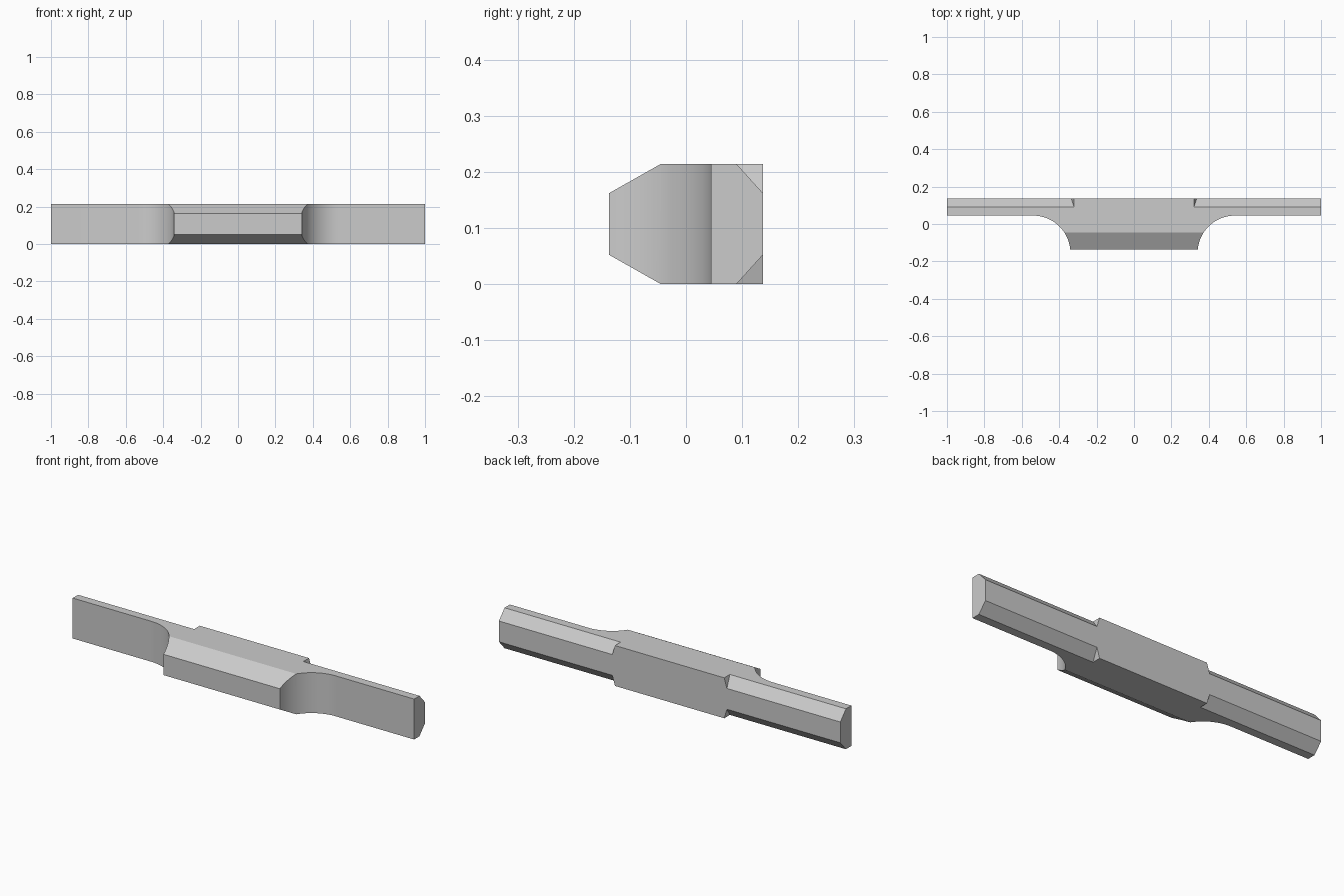
import bpy, bmesh
from math import cos, sin, pi, radians

cube = bpy.data.objects.get("Cube")
if cube:
    bpy.data.objects.remove(cube, do_unlink=True)

HEIGHT, BACK, FRONT, ARM = 0.214, 0.137, -0.137, 0.045
RADIUS, STEPS = 0.2, 24

grey = bpy.data.materials.new("plain grey")
grey.use_nodes = True
colour = (0.6, 0.6, 0.6, 1)
grey.diffuse_color = colour
grey.node_tree.nodes["Principled BSDF"].inputs["Base Color"].default_value = colour


def prism(name, bottom, top):
    """Solid between two matching outlines."""
    bm = bmesh.new()
    a = [bm.verts.new(p) for p in bottom]
    b = [bm.verts.new(p) for p in top]
    bm.faces.new(a[::-1])
    bm.faces.new(b)
    for i in range(len(a)):
        j = (i + 1) % len(a)
        bm.faces.new((a[i], a[j], b[j], b[i]))
    bmesh.ops.recalc_face_normals(bm, faces=bm.faces)
    mesh = bpy.data.meshes.new(name)
    bm.to_mesh(mesh)
    bm.free()
    mesh.materials.append(grey)
    obj = bpy.data.objects.new(name, mesh)
    bpy.context.collection.objects.link(obj)
    return obj


# Bar outline: thin arms flowing through round fillets into a thick grip
fillet = []
for i in range(STEPS + 1):
    t = pi / 2 * (1 + i / STEPS)
    y = ARM - RADIUS + RADIUS * sin(t)
    fillet.append((0.54 + RADIUS * cos(t), max(y, FRONT)))
fillet = [p for p in fillet if p[1] > FRONT] + [(0.341, FRONT)]
half = [(1, BACK), (1, ARM)] + fillet
outline = half + [(-x, y) for x, y in reversed(half)]
bar = prism("bar", [(x, y, 0) for x, y in outline],
            [(x, y, HEIGHT) for x, y in outline])

cutters = []


def add_cutter(section, ends):
    """Section points are (y, z); ends gives x at each end as functions of z."""
    for flip in (False, True):
        rings = []
        for end in ends:
            rings.append([(end(z), y, HEIGHT - z if flip else z) for y, z in section])
        cutters.append(prism("chamfer_cutter", *rings))


# Bevels along the front of the grip
rise, run = 0.052, 0.092
add_cutter([(FRONT - run, HEIGHT - 2 * rise), (FRONT + run, HEIGHT),
            (FRONT + run, HEIGHT + rise), (FRONT - run, HEIGHT + rise)],
           (lambda z: -0.5, lambda z: 0.5))

# Bevels along the back of each arm, ending in slightly tilted steps
run = 0.047
for side in (-1, 1):
    add_cutter([(BACK + run, HEIGHT - 2 * rise), (BACK - 2 * run, HEIGHT + rise),
                (BACK + run, HEIGHT + rise)],
               (lambda z: side * (0.32 + 0.3 * (HEIGHT - z)), lambda z: side * 1.1))

bpy.ops.object.select_all(action="DESELECT")
bar.select_set(True)
bpy.context.view_layer.objects.active = bar
for cutter in cutters:
    mod = bar.modifiers.new("bevel", "BOOLEAN")
    mod.operation = "DIFFERENCE"
    mod.solver = "EXACT"
    mod.object = cutter
    bpy.ops.object.modifier_apply(modifier=mod.name)
    bpy.data.objects.remove(cutter, do_unlink=True)

bpy.ops.object.shade_smooth_by_angle(angle=radians(20))
